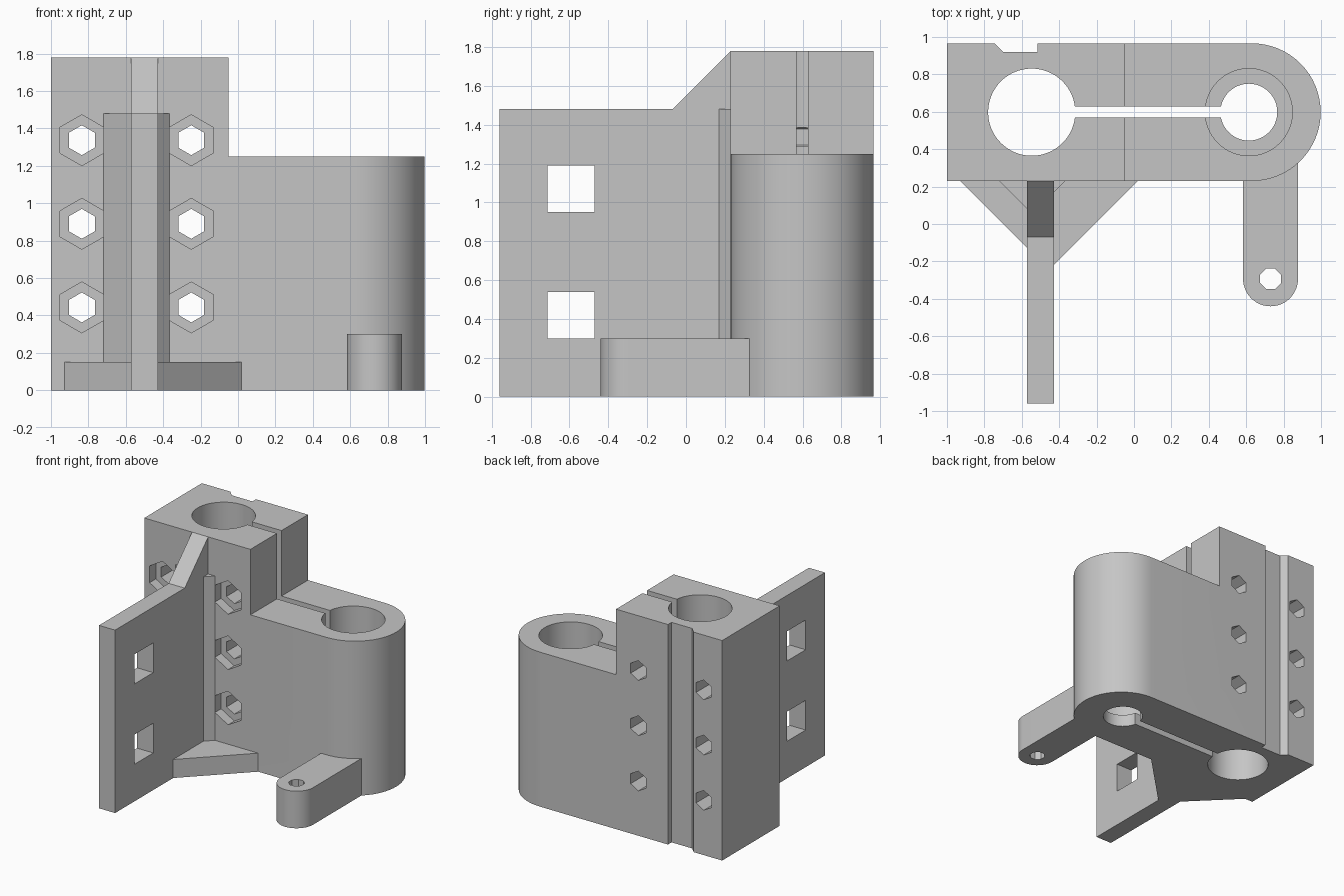
import bpy, bmesh
from math import sin, cos, pi, radians
from mathutils import Matrix

cube = bpy.data.objects.get("Cube")
if cube:
    bpy.data.objects.remove(cube, do_unlink=True)

grey = bpy.data.materials.new("plain_grey")
grey.use_nodes = True
colour = (0.56, 0.56, 0.56, 1)
grey.diffuse_color = colour
grey.node_tree.nodes["Principled BSDF"].inputs["Base Color"].default_value = colour

# Turns (u, v, depth) into x = u, z = v, y = -depth / x = depth, y = u, z = v
FRONT = Matrix(((1, 0, 0, 0), (0, 0, -1, 0), (0, 1, 0, 0), (0, 0, 0, 1)))
SIDE = Matrix(((0, 0, 1, 0), (1, 0, 0, 0), (0, 1, 0, 0), (0, 0, 0, 1)))


def prism(name, outline, low, high, turn=Matrix()):
    """Extrude a flat outline between two depths."""
    bm = bmesh.new()
    face = bm.faces.new([bm.verts.new((u, v, low)) for u, v in outline])
    top = bmesh.ops.extrude_face_region(bm, geom=[face])["geom"]
    bmesh.ops.translate(bm, vec=(0, 0, high - low),
                        verts=[g for g in top if isinstance(g, bmesh.types.BMVert)])
    bm.transform(turn)
    bmesh.ops.recalc_face_normals(bm, faces=bm.faces)
    mesh = bpy.data.meshes.new(name)
    bm.to_mesh(mesh)
    bm.free()
    mesh.materials.append(grey)
    obj = bpy.data.objects.new(name, mesh)
    bpy.context.collection.objects.link(obj)
    return obj


def arc(cx, cy, r, start, end, steps):
    angles = [radians(start + (end - start) * i / steps) for i in range(steps + 1)]
    return [(cx + r * cos(a), cy + r * sin(a)) for a in angles]


def ring(cx, cy, r, sides, start=0):
    return arc(cx, cy, r, start, start + 360, sides)[:-1]


def rect(u0, v0, u1, v1):
    return [(u0, v0), (u1, v0), (u1, v1), (u0, v1)]


def activate(obj):
    bpy.ops.object.select_all(action='DESELECT')
    obj.select_set(True)
    bpy.context.view_layer.objects.active = obj


def cut(obj, cutters):
    """Subtract each cutter, then remove it."""
    activate(obj)
    for cutter in cutters:
        mod = obj.modifiers.new("cut", 'BOOLEAN')
        mod.operation, mod.solver, mod.object = 'DIFFERENCE', 'EXACT', cutter
        bpy.ops.object.modifier_apply(modifier=mod.name)
        bpy.data.objects.remove(cutter, do_unlink=True)


def smooth(obj):
    activate(obj)
    bpy.ops.object.shade_smooth_by_angle(angle=radians(30))


FACE, BACK, MID = 0.23, 0.966, 0.598
TALL, LOW, PLATE_TOP = 1.78, 1.25, 1.48
ROD_X, BORE_X = -0.547, 0.614
PLATE_L, PLATE_R = -0.572, -0.428

# Clamp body: rounded right end and a locating groove down the back
outline = [(-1, FACE)] + arc(0.63, MID, 0.368, -90, 90, 32)
outline += [(-0.515, BACK), (-0.515, 0.92), (-0.7, 0.92), (-0.745, BACK), (-1, BACK)]
body = prism("clamp_body", outline, 0, TALL)
cutters = [
    prism("step_cutter", rect(-0.05, 0, 1.2, 1.2), LOW, 2),
    prism("rod_bore_cutter", ring(ROD_X, MID, 0.233, 64), -0.1, 2),
    prism("bearing_bore_cutter", ring(BORE_X, MID, 0.233, 64), 0.1, 2),
    prism("lip_bore_cutter", ring(BORE_X, MID, 0.152, 48), -0.1, 0.2),
    prism("slot_cutter", rect(ROD_X, 0.569, BORE_X - 0.05, 0.628), -0.1, 2),
]
# Bolt holes with hexagonal nut recesses in the front
for x in (-0.835, -0.25):
    for z in (0.443, 0.89, 1.337):
        cutters.append(prism("bolt_cutter", ring(x, z, 0.08, 6, 30), -1.2, 0, FRONT))
        cutters.append(prism("nut_cutter", ring(x, z, 0.136, 6, 30), -FACE - 0.08, 0, FRONT))
cut(body, cutters)
smooth(body)

# Upright mounting plate with two square windows
plate = prism("mounting_plate",
              [(-0.96, 0), (FACE, 0), (FACE, TALL), (-0.07, PLATE_TOP), (-0.96, PLATE_TOP)],
              PLATE_L, PLATE_R, SIDE)
cut(plate, [prism("window_cutter", rect(-0.713, z, -0.472, z + 0.24), -1, 0, SIDE)
            for z in (0.3, 0.95)])

# Triangular braces on both sides of the plate: tall slim ones, low wide ones
for name, edge, left, right, height in (("corner_brace", PLATE_TOP, -0.72, -0.367, 1.48),
                                        ("base_brace", 0.15, -0.928, 0.02, 0.15)):
    for side, inner, outer in (("right", PLATE_L, left), ("left", PLATE_R, right)):
        reach = FACE - abs(outer - inner)
        prism(f"{name}_{side}", [(outer, FACE), (inner, FACE), (inner, reach)], 0, height)

# Rounded foot arm with a small bolt hole
arm = prism("foot_arm", arc(0.73, -0.293, 0.147, 180, 360, 24) + [(0.877, 0.33), (0.583, 0.33)],
            0, 0.3)
cut(arm, [prism("arm_hole_cutter", ring(0.73, -0.293, 0.06, 8, 22.5), -0.1, 0.5)])
smooth(arm)
